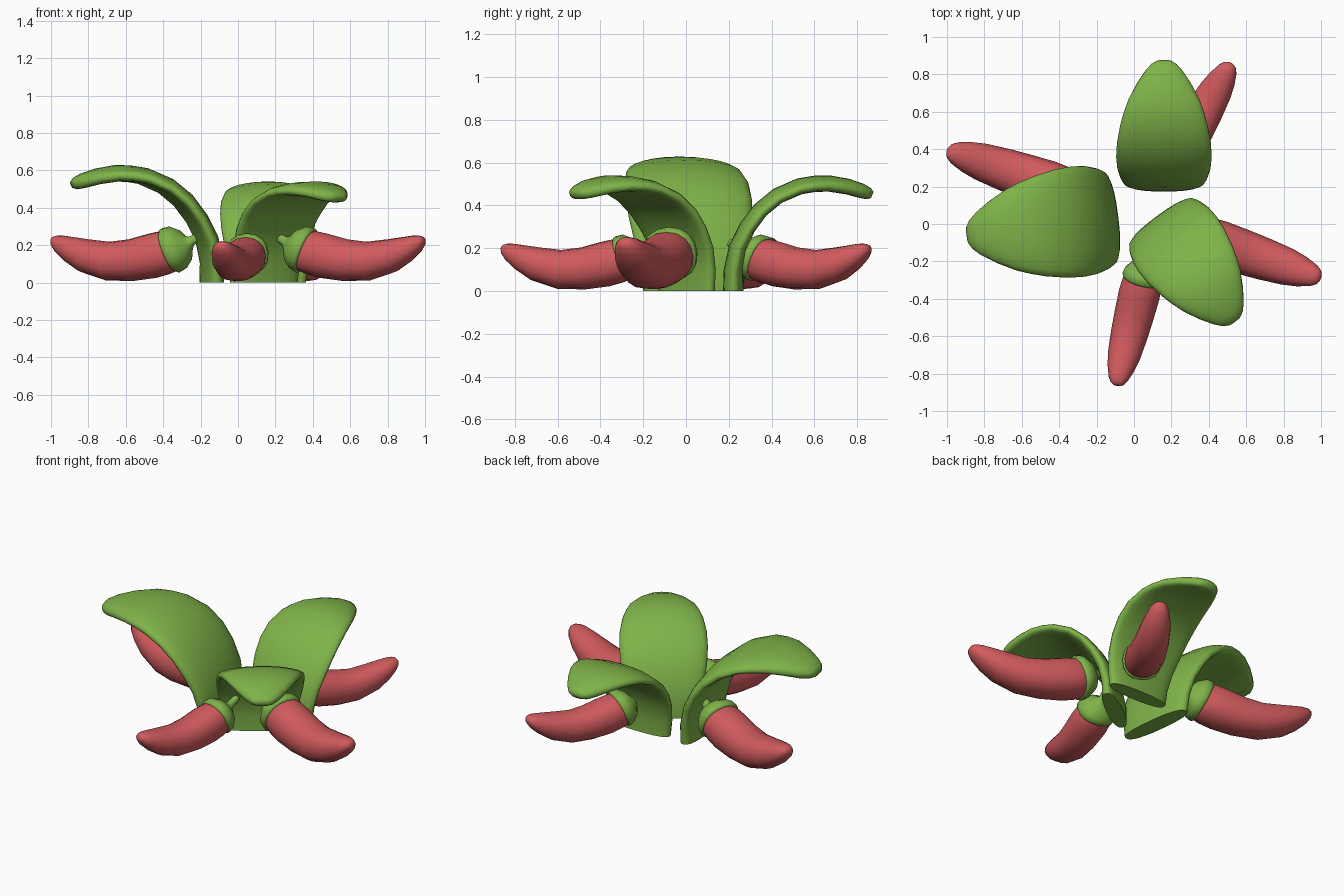
import bpy, bmesh, math
from mathutils import Matrix, Vector

if "Cube" in bpy.data.objects:
    bpy.data.objects.remove(bpy.data.objects["Cube"])


def material(name, rgb):
    m = bpy.data.materials.new(name)
    m.diffuse_color = (*rgb, 1)
    m.use_nodes = True
    m.node_tree.nodes["Principled BSDF"].inputs["Base Color"].default_value = m.diffuse_color
    return m


GREEN = material("leaf green", (0.21, 0.45, 0.066))
RED = material("pepper red", (0.64, 0.105, 0.112))


def power(v, p):
    return math.copysign(abs(v) ** p, v)


def sweep(name, rows, section, mat, place):
    """Skin a closed section along a path of (u, z, ...) rows in the local XZ plane."""
    bm = bmesh.new()
    rings = []
    for i, row in enumerate(rows):
        a, b = rows[max(i - 1, 0)], rows[min(i + 1, len(rows) - 1)]
        tan = Vector((b[0] - a[0], 0, b[1] - a[1])).normalized()
        under = Vector((tan.z, 0, -tan.x))
        centre = Vector((row[0], 0, row[1]))
        rings.append([bm.verts.new(centre + Vector((0, s, 0)) + under * d)
                      for s, d in section(row)])
    for p, q in zip(rings, rings[1:]):
        for k in range(len(p)):
            j = (k + 1) % len(p)
            bm.faces.new((p[k], p[j], q[j], q[k]))
    bm.faces.new(rings[0][::-1])
    bm.faces.new(rings[-1])
    bmesh.ops.recalc_face_normals(bm, faces=bm.faces)
    bm.transform(place)
    me = bpy.data.meshes.new(name)
    bm.to_mesh(me)
    bm.free()
    me.materials.append(mat)
    ob = bpy.data.objects.new(name, me)
    bpy.context.collection.objects.link(ob)
    bpy.ops.object.select_all(action='DESELECT')
    ob.select_set(True)
    bpy.context.view_layer.objects.active = ob
    bpy.ops.object.shade_smooth_by_angle(angle=math.radians(65))
    return ob


def placement(x, y, angle, scale):
    return (Matrix.Translation((x, y, 0)) @ Matrix.Rotation(math.radians(angle), 4, 'Z')
            @ Matrix.Scale(scale, 4))


def round_section(row):
    # row = (u, z, half height, half width)
    pts = []
    for k in range(16):
        a = 2 * math.pi * k / 16
        pts.append((row[3] * power(math.cos(a), .9), row[2] * power(math.sin(a), .9)))
    return pts


def leaf_section(row):
    # row = (u, z, half width, half thickness, edge curl): rounded slab curling to the underside
    pts = []
    for k in range(24):
        a = 2 * math.pi * k / 24
        x = power(math.cos(a), .85)
        pts.append((row[2] * x, power(math.sin(a), .75) * row[3] + row[4] * x * x))
    return pts


# arching leaves
LEAF = [(.06, 0, .235, .056, 0), (.06, .11, .25, .053, .003), (.083, .235, .272, .048, .01),
        (.135, .345, .29, .045, .016), (.205, .44, .297, .044, .018), (.30, .518, .292, .044, .018),
        (.42, .57, .27, .044, .018), (.50, .583, .248, .044, .017), (.58, .585, .22, .044, .015),
        (.68, .568, .168, .043, .012), (.755, .545, .118, .04, .008), (.795, .53, .08, .033, .004),
        (.815, .522, .045, .018, 0)]
for name, x, y, ang, sc in (("leaf_left", -.08, .04, 187, 1),
                            ("leaf_back", .16, .17, 90, .86),
                            ("leaf_front_right", .12, .045, -53.5, .86)):
    sweep(name, LEAF, leaf_section, GREEN, placement(x, y, ang, sc))

# peppers, with cap and stem at the inner end
BODY = [(.02, .2, .07, .07), (.075, .175, .11, .112), (.13, .16, .118, .122),
        (.2, .143, .12, .126), (.32, .12, .112, .121), (.45, .115, .104, .113),
        (.58, .145, .09, .1), (.66, .178, .07, .083), (.72, .208, .049, .062),
        (.75, .226, .03, .042), (.763, .234, .014, .022)]
CAP = [(.105, .168, .118, .12), (.095, .172, .128, .13), (.06, .186, .122, .124),
       (.02, .2, .09, .09), (-.003, .212, .045, .045), (-.02, .222, .026, .026),
       (-.06, .244, .024, .024), (-.085, .258, .022, .022)]
for side, x, y, ang, sc in (("right", .27, -.045, -18.5, 1), ("left", -.27, .15, 161.5, 1),
                            ("back", .187, .271, 60.5, .88), ("front", .07, -.208, 256, .88)):
    m = placement(x, y, ang, sc)
    sweep("pepper_" + side, BODY, round_section, RED, m)
    sweep("pepper_cap_" + side, CAP, round_section, GREEN, m)
